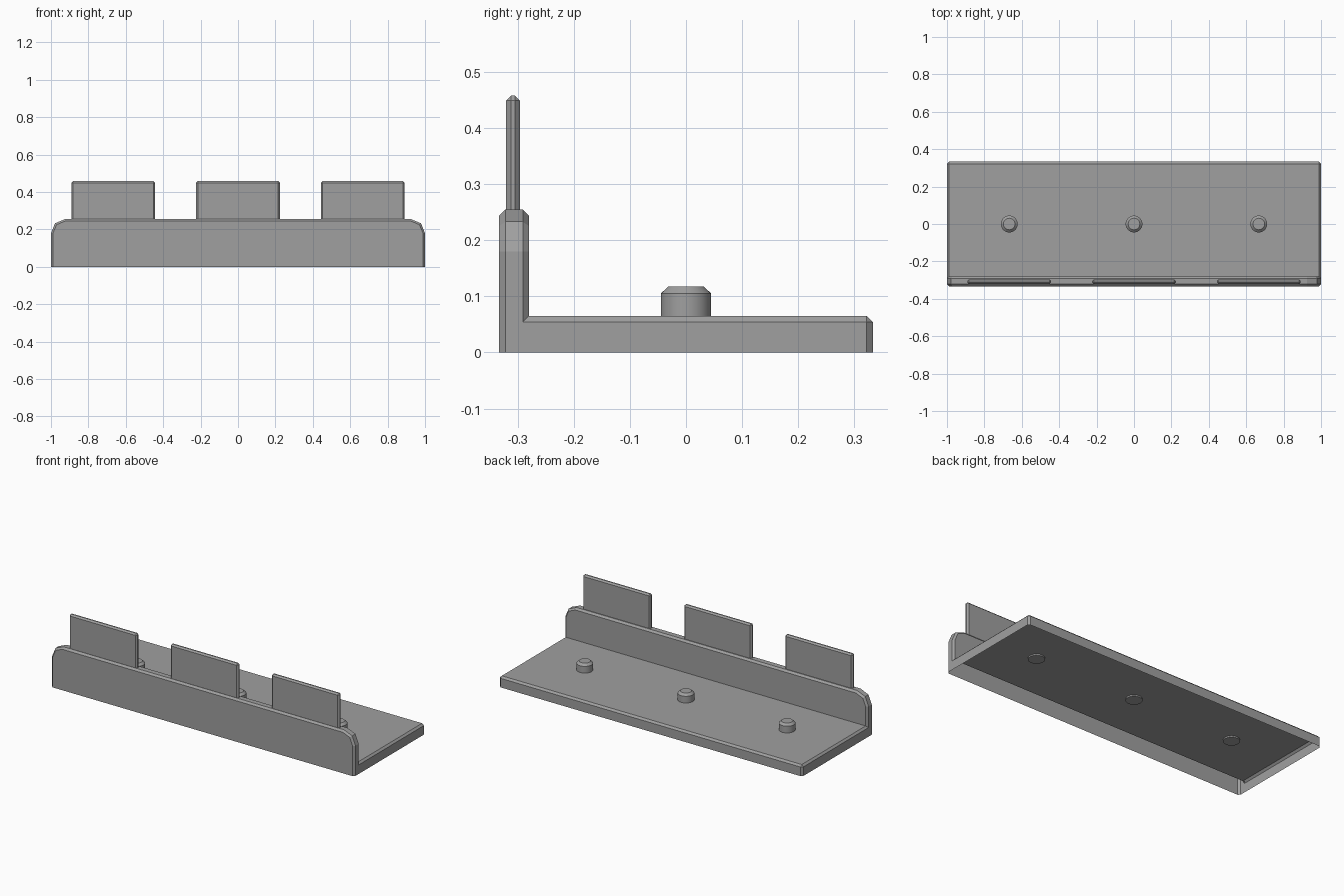
import bpy, bmesh
from math import radians, sin, cos

old = bpy.data.objects.get("Cube")
if old:
    bpy.data.objects.remove(old, do_unlink=True)

grey = bpy.data.materials.new("plain grey")
grey.use_nodes = True
COLOR = (0.35, 0.35, 0.35, 1)
grey.diffuse_color = COLOR
grey.node_tree.nodes["Principled BSDF"].inputs["Base Color"].default_value = COLOR

DECK_TOP = 0.065
CHAMFER = 0.011
FRONT, INNER, BACK = -0.333, -0.28, 0.333


def finish(name, bm, smooth=False):
    bmesh.ops.recalc_face_normals(bm, faces=bm.faces)
    mesh = bpy.data.meshes.new(name)
    bm.to_mesh(mesh)
    bm.free()
    mesh.materials.append(grey)
    obj = bpy.data.objects.new(name, mesh)
    bpy.context.collection.objects.link(obj)
    if smooth:
        bpy.ops.object.select_all(action='DESELECT')
        obj.select_set(True)
        bpy.context.view_layer.objects.active = obj
        bpy.ops.object.shade_smooth_by_angle(angle=radians(30))
    return obj


def box(x0, x1, y0, y1, z0, z1):
    bm = bmesh.new()
    bmesh.ops.create_cube(bm, size=1)
    for v in bm.verts:
        v.co.x = x1 if v.co.x > 0 else x0
        v.co.y = y1 if v.co.y > 0 else y0
        v.co.z = z1 if v.co.z > 0 else z0
    return bm


def bevel(bm, edges, width):
    bmesh.ops.bevel(bm, geom=edges, offset=width, segments=1, affect='EDGES')


# Deck: a tray open underneath and towards the front wall
bm = box(-1, 1, INNER - CHAMFER, BACK, 0, DECK_TOP)
rim = [e for e in bm.edges
       if all(v.co.z > 0.01 for v in e.verts) and any(v.co.y > 0 for v in e.verts)
       or all(v.co.y > 0 for v in e.verts) and abs(e.verts[0].co.z - e.verts[1].co.z) > 0.01]
bevel(bm, rim, CHAMFER)
bm.normal_update()
open_faces = [f for f in bm.faces if f.normal.z < -0.9 or f.normal.y < -0.9]
bmesh.ops.delete(bm, geom=open_faces, context='FACES')
finish("deck", bm)


# Front wall: hollow slab with rounded upper corners and chamfered outline
def wall_outline(inset, bottom):
    cx, cz, radius = 0.925, 0.18, 0.075 - inset
    half = [(cx + radius, bottom)]
    half += [(cx + radius * cos(radians(a)), cz + radius * sin(radians(a))) for a in (0, 45, 90)]
    return half + [(-x, z) for x, z in reversed(half)]


bm = bmesh.new()
layers = [(FRONT, CHAMFER, 0), (FRONT + CHAMFER, 0, 0),
          (INNER - CHAMFER, 0, 0), (INNER, CHAMFER, DECK_TOP)]
loops = [[bm.verts.new((x, y, z)) for x, z in wall_outline(inset, bottom)]
         for y, inset, bottom in layers]
for a, b in zip(loops, loops[1:]):
    for i in range(len(a) - 1):
        bm.faces.new((a[i], a[i + 1], b[i + 1], b[i]))
bm.faces.new(loops[0])
bm.faces.new(loops[-1])
finish("front_wall", bm)

# Upright tabs and deck pegs, three of each
for side, x in (("right", -0.667), ("middle", 0), ("left", 0.667)):
    bm = box(x - 0.224, x + 0.224, -0.321, -0.296, 0.24, 0.458)
    edges = [e for e in bm.edges if any(v.co.z > 0.4 for v in e.verts)]
    bevel(bm, edges, 0.009)
    finish(side + "_tab", bm)

    bm = bmesh.new()
    sections = [(0.045, 0.057), (0.045, 0.105), (0.031, 0.118)]
    count = 32
    rings = [[bm.verts.new((x + r * cos(radians(360 * i / count)),
                            r * sin(radians(360 * i / count)), z)) for i in range(count)]
             for r, z in sections]
    for a, b in zip(rings, rings[1:]):
        for i in range(count):
            j = (i + 1) % count
            bm.faces.new((a[i], a[j], b[j], b[i]))
    bm.faces.new(rings[0])
    bm.faces.new(rings[-1])
    finish(side + "_peg", bm, smooth=True)
